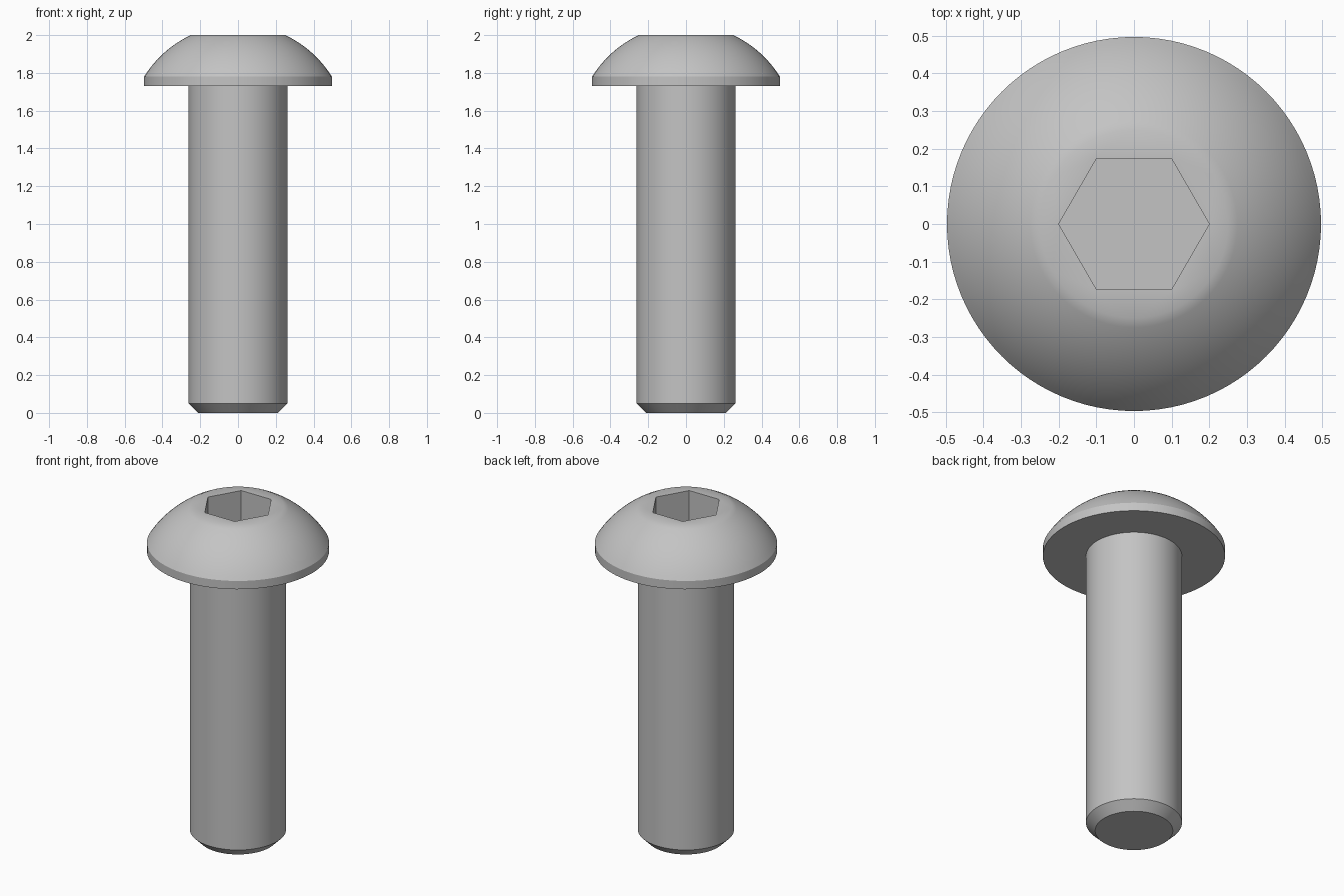
import bpy, bmesh, math
from mathutils import Vector, Matrix

cube = bpy.data.objects.get("Cube")
if cube:
    bpy.data.objects.remove(cube, do_unlink=True)

SEGMENTS = 96
HEAD_R, RIM_Z, TOP_R, TOP_Z = 0.497, 1.78, 0.25, 2.0
SHANK_R, UNDER_Z, CHAMFER = 0.262, 1.73, 0.05
SOCKET_R, SOCKET_DEPTH = 0.2, 0.2

steel = bpy.data.materials.new("grey steel")
steel.use_nodes = True
colour = (0.55, 0.55, 0.55, 1)
steel.diffuse_color = colour
steel.node_tree.nodes["Principled BSDF"].inputs["Base Color"].default_value = colour

bm = bmesh.new()


def ring(radius, z, sides):
    return [bm.verts.new((radius * math.cos(math.tau * i / sides),
                          radius * math.sin(math.tau * i / sides), z))
            for i in range(sides)]


def skin(lower, upper):
    n = len(lower)
    for i in range(n):
        j = (i + 1) % n
        bm.faces.new((lower[i], lower[j], upper[j], upper[i]))


# Profile: chamfered shank, flat underside, rim, then a spherical dome
profile = [(SHANK_R - CHAMFER, 0), (SHANK_R, CHAMFER), (SHANK_R, UNDER_Z),
           (HEAD_R, UNDER_Z)]
rise = TOP_Z - RIM_Z
drop = (HEAD_R ** 2 - TOP_R ** 2 - rise ** 2) / (2 * rise)
dome_r = math.hypot(HEAD_R, drop)
start, end = math.asin(HEAD_R / dome_r), math.asin(TOP_R / dome_r)
STEPS = 12
for i in range(STEPS + 1):
    a = start + (end - start) * i / STEPS
    profile.append((dome_r * math.sin(a), RIM_Z - drop + dome_r * math.cos(a)))

rings = [ring(r, z, SEGMENTS) for r, z in profile]
for lower, upper in zip(rings, rings[1:]):
    skin(lower, upper)
bm.faces.new(rings[0][::-1])

# Hexagonal socket with a flat floor
lip = ring(SOCKET_R, TOP_Z, 6)
floor = ring(SOCKET_R, TOP_Z - SOCKET_DEPTH, 6)
skin(lip, floor)
bm.faces.new(floor)

# Flat top: each hexagon side fans out to its share of the dome edge
top = rings[-1]
share = SEGMENTS // 6
for k in range(6):
    a, b = lip[k], lip[(k + 1) % 6]
    first = k * share
    middle = first + share // 2
    for i in range(first, first + share):
        corner = a if i < middle else b
        bm.faces.new((corner, top[i], top[(i + 1) % SEGMENTS]))
    bm.faces.new((a, top[middle], b))

bmesh.ops.recalc_face_normals(bm, faces=bm.faces)
mesh = bpy.data.meshes.new("button_head_bolt")
bm.to_mesh(mesh)
bm.free()
mesh.materials.append(steel)
bolt = bpy.data.objects.new("button_head_bolt", mesh)
bpy.context.collection.objects.link(bolt)

# Smooth shading with crisp rim, chamfer and socket edges
bpy.ops.object.select_all(action="DESELECT")
bolt.select_set(True)
bpy.context.view_layer.objects.active = bolt
bpy.ops.object.shade_smooth_by_angle(angle=math.radians(30))
